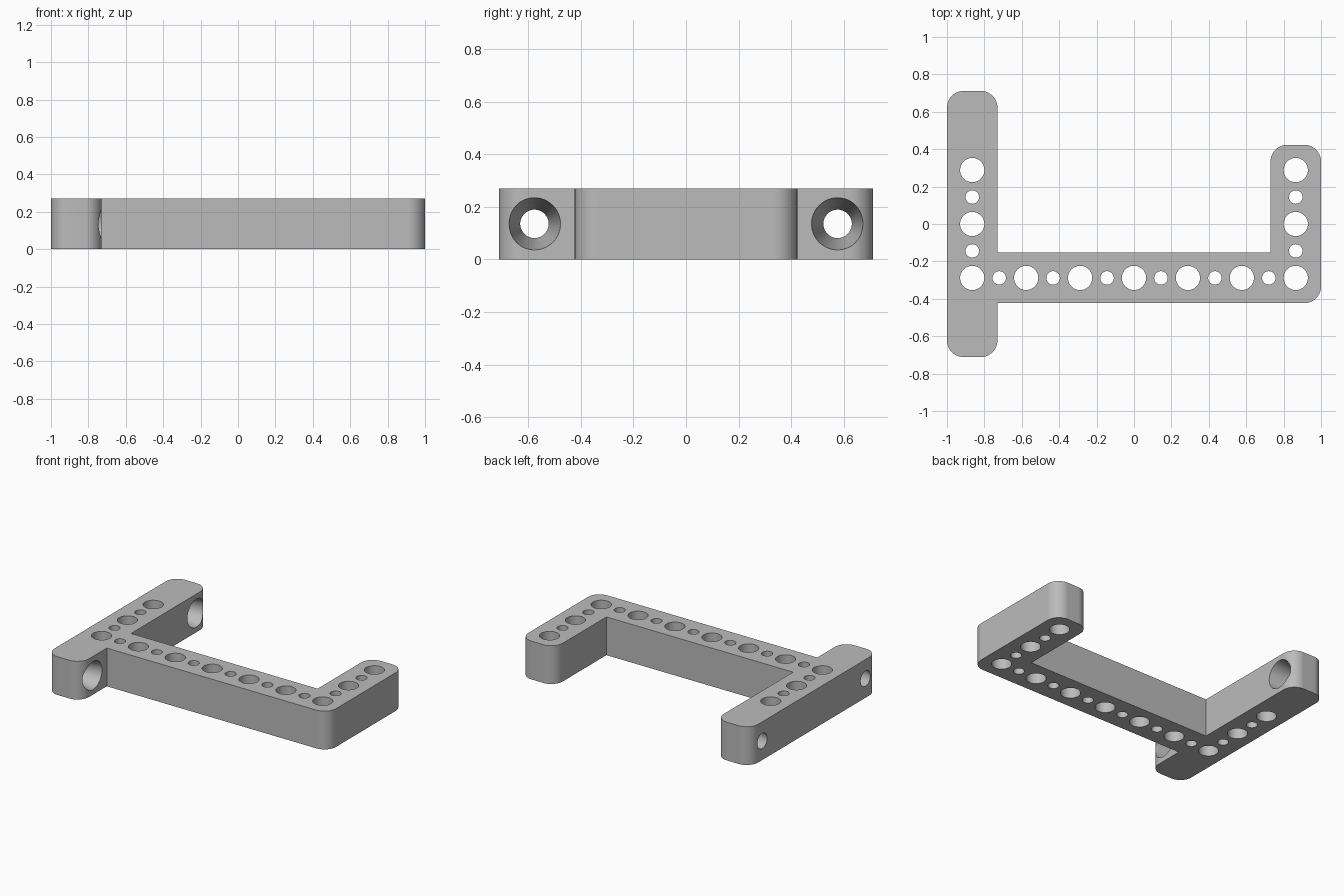
import bpy, bmesh, math
from mathutils import Matrix, Vector

cube = bpy.data.objects.get("Cube")
if cube:
    bpy.data.objects.remove(cube, do_unlink=True)

UNIT = 2 / 111             # bracket is 111 units long
PITCH = 16 * UNIT          # spacing of the large holes
HALF = 7.5 * UNIT          # half the bar width
HEIGHT = 2 * HALF
RADIUS = 5 * UNIT
ROW_Y = -PITCH             # centre line of the cross beam
ARM_X = 3 * PITCH          # centre line of both arms

grey = bpy.data.materials.new("mid_grey")
grey.use_nodes = True
colour = (0.5, 0.5, 0.5, 1)
grey.diffuse_color = colour
grey.node_tree.nodes["Principled BSDF"].inputs["Base Color"].default_value = colour


def make_object(name, bm):
    bmesh.ops.recalc_face_normals(bm, faces=bm.faces)
    mesh = bpy.data.meshes.new(name)
    bm.to_mesh(mesh)
    bm.free()
    mesh.materials.append(grey)
    obj = bpy.data.objects.new(name, mesh)
    bpy.context.collection.objects.link(obj)
    return obj


def rounded(points, steps=10):
    """Outline from (x, y, is_round) corners, with arcs at the round ones."""
    out = []
    for i, (x, y, is_round) in enumerate(points):
        corner = Vector((x, y))
        if not is_round:
            out.append(corner)
            continue
        before = (Vector(points[i - 1][:2]) - corner).normalized()
        after = (Vector(points[(i + 1) % len(points)][:2]) - corner).normalized()
        centre = corner + (before + after) * RADIUS
        for s in range(steps + 1):
            a = s / steps * math.pi / 2
            out.append(centre - (after * math.cos(a) + before * math.sin(a)) * RADIUS)
    return out


# Bracket body: long left bar, cross beam and short right arm
left, right = -ARM_X - HALF, ARM_X + HALF
inner_left, inner_right = -ARM_X + HALF, ARM_X - HALF
bar_end = 2 * PITCH + HALF
arm_end = PITCH + HALF
low, high = ROW_Y - HALF, ROW_Y + HALF
corners = [
    (left, -bar_end, True), (inner_left, -bar_end, True),
    (inner_left, low, False), (right, low, True),
    (right, arm_end, True), (inner_right, arm_end, True),
    (inner_right, high, False), (inner_left, high, False),
    (inner_left, bar_end, True), (left, bar_end, True),
]
bm = bmesh.new()
face = bm.faces.new([bm.verts.new((p.x, p.y, 0)) for p in rounded(corners)])
top = bmesh.ops.extrude_face_region(bm, geom=[face])["geom"]
bmesh.ops.translate(bm, vec=(0, 0, HEIGHT),
                    verts=[v for v in top if isinstance(v, bmesh.types.BMVert)])
bracket = make_object("bracket", bm)

# Hole cutters: alternating large and small holes along the beam and arms
bm = bmesh.new()
spots = [(-ARM_X + i * PITCH / 2, ROW_Y, i) for i in range(13)]
spots += [(side * ARM_X, ROW_Y + i * PITCH / 2, i)
          for side in (-1, 1) for i in range(1, 5)]
for x, y, i in spots:
    r = (2 if i % 2 else 3.6) * UNIT
    bmesh.ops.create_cone(bm, cap_ends=True, segments=48, radius1=r, radius2=r,
                          depth=HEIGHT * 2,
                          matrix=Matrix.Translation((x, y, HEIGHT / 2)))

# Tapered screw holes through both ends of the left bar, wide on the inside
extra = 0.1
slope = 2.5 * UNIT * extra
for side in (-1, 1):
    place = Matrix.Translation((-ARM_X, side * 2 * PITCH, HEIGHT / 2))
    bmesh.ops.create_cone(bm, cap_ends=True, segments=64,
                          radius1=3 * UNIT - slope, radius2=5.5 * UNIT + slope,
                          depth=HEIGHT * (1 + 2 * extra),
                          matrix=place @ Matrix.Rotation(math.pi / 2, 4, 'Y'))
cutter = make_object("hole_cutter", bm)
cutter.hide_render = True

# Cut the holes, then smooth the round walls
cut = bracket.modifiers.new("holes", 'BOOLEAN')
cut.operation = 'DIFFERENCE'
cut.solver = 'EXACT'
cut.object = cutter
for obj in bpy.context.selected_objects:
    obj.select_set(False)
bpy.context.view_layer.objects.active = bracket
bracket.select_set(True)
bpy.ops.object.modifier_apply(modifier=cut.name)
bpy.data.objects.remove(cutter, do_unlink=True)
bpy.ops.object.shade_smooth_by_angle(angle=math.radians(30))
weighted = bracket.modifiers.new("flat_sides", 'WEIGHTED_NORMAL')
weighted.keep_sharp = True
